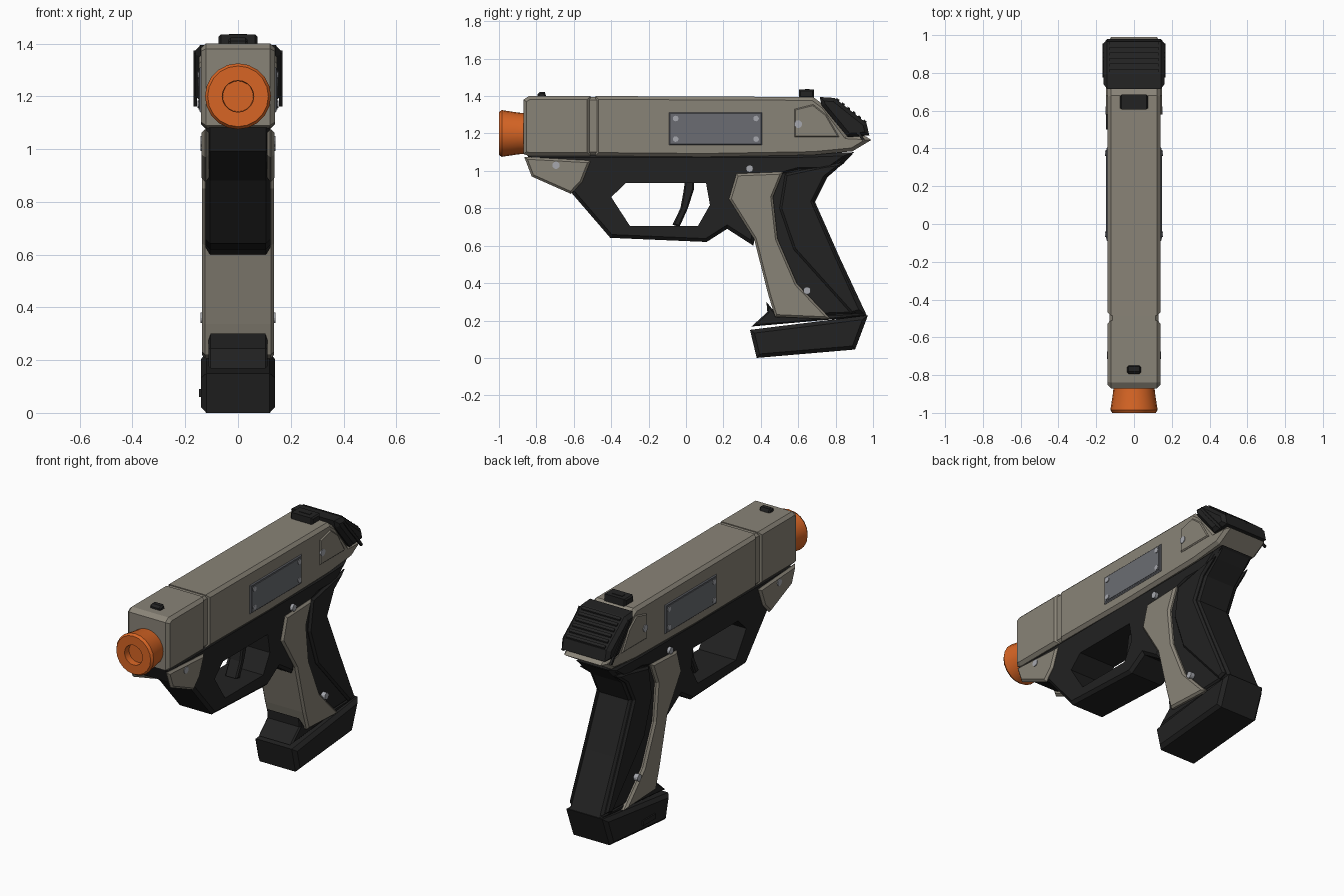
import bpy, bmesh, math
from mathutils import Matrix, Vector


def material(name, rgb):
    m = bpy.data.materials.new(name)
    m.diffuse_color = (*rgb, 1)
    return m


TAN = material("warm grey", (0.25, 0.228, 0.185))
BLACK = material("soft black", (0.016, 0.016, 0.016))
ORANGE = material("orange", (0.68, 0.13, 0.018))
PLATE = material("blue grey", (0.145, 0.152, 0.17))
SCREW = material("light metal", (0.38, 0.39, 0.42))


def finish(bm, name, mat):
    bmesh.ops.recalc_face_normals(bm, faces=bm.faces)
    me = bpy.data.meshes.new(name)
    bm.to_mesh(me)
    bm.free()
    me.materials.append(mat)
    ob = bpy.data.objects.new(name, me)
    bpy.context.collection.objects.link(ob)
    return ob


def prism(name, profile, x0, x1, mat, chamfer=0.0):
    """Extrude a (y, z) profile from x0 to x1, chamfering the side outlines."""
    bm = bmesh.new()
    f = bm.faces.new([bm.verts.new((x0, y, z)) for y, z in profile])
    ext = bmesh.ops.extrude_face_region(bm, geom=[f])["geom"]
    bmesh.ops.translate(bm, vec=(x1 - x0, 0, 0),
                        verts=[v for v in ext if isinstance(v, bmesh.types.BMVert)])
    bmesh.ops.recalc_face_normals(bm, faces=bm.faces)
    if chamfer:
        rim = [e for e in bm.edges if abs(e.verts[0].co.x - e.verts[1].co.x) < 1e-6]
        bmesh.ops.bevel(bm, geom=rim, offset=chamfer, segments=1,
                        affect='EDGES', clamp_overlap=True)
    return finish(bm, name, mat)


def solid(name, profile, half, mat, chamfer=0.0):
    return prism(name, profile, -half, half, mat, chamfer)


def both_sides(name, profile, x0, x1, mat, chamfer=0.0):
    for label, s in (("right", 1), ("left", -1)):
        prism(f"{label}_{name}", profile, s * x0, s * x1, mat, chamfer)


def rect(y0, y1, z0, z1):
    return [(y0, z0), (y1, z0), (y1, z1), (y0, z1)]


def disc(y, z, r, n=12):
    return [(y + r * math.cos(a * math.tau / n), z + r * math.sin(a * math.tau / n))
            for a in range(n)]


# Slide: front block, recessed band and rear block with a pointed tail
solid("slide_front", [(-0.87, 1.09), (-0.87, 1.38), (-0.84, 1.40),
                      (-0.51, 1.40), (-0.51, 1.08), (-0.84, 1.08)], 0.14, TAN, 0.018)
solid("slide_band", rect(-0.53, -0.46, 1.085, 1.395), 0.13, TAN, 0.015)
solid("slide_rear", [(-0.485, 1.08), (-0.485, 1.40), (0.68, 1.395), (0.74, 1.35),
                     (0.86, 1.19), (0.96, 1.185), (0.99, 1.165), (0.89, 1.105),
                     (0.68, 1.085), (0.1, 1.075)], 0.14, TAN, 0.018)
both_sides("slide_cheek", [(0.58, 1.18), (0.58, 1.33), (0.68, 1.355),
                           (0.75, 1.30), (0.82, 1.18)], 0.13, 0.147, TAN, 0.006)

# Rear cap with grip ribs
solid("rear_cap", [(0.715, 1.395), (0.795, 1.39), (0.965, 1.255), (0.98, 1.19),
                   (0.866, 1.18), (0.725, 1.35)], 0.162, BLACK, 0.02)
for i in range(6):
    t = i / 5
    y, z = 0.80 + 0.145 * t, 1.378 - 0.115 * t
    solid(f"cap_rib_{i + 1}", [(y, z - 0.01), (y + 0.006, z + 0.012),
                               (y + 0.020, z + 0.002), (y + 0.016, z - 0.02)], 0.13, BLACK)
    y, z = 0.775 + 0.12 * t, 1.365 - 0.14 * t
    both_sides(f"cap_side_rib_{i + 1}", [(y, z), (y + 0.012, z + 0.008),
               (y + 0.06, z - 0.055), (y + 0.048, z - 0.063)], 0.155, 0.168, BLACK)

# Sights
solid("rear_sight", rect(0.605, 0.685, 1.39, 1.434), 0.073, BLACK, 0.008)
solid("rear_sight_top", rect(0.635, 0.66, 1.43, 1.437), 0.035, BLACK)
solid("front_sight", [(-0.795, 1.39), (-0.795, 1.41), (-0.78, 1.422),
                      (-0.755, 1.422), (-0.745, 1.39)], 0.036, BLACK, 0.008)

# Muzzle tip: a turned profile with a shallow bore
bm = bmesh.new()
outline = [(0.108, -0.86), (0.112, -0.90), (0.125, -0.985), (0.115, -1.0),
           (0.06, -1.0), (0.058, -0.96), (0.0, -0.96)]
vs = [bm.verts.new((r, y, 1.2)) for r, y in outline]
es = [bm.edges.new(p) for p in zip(vs, vs[1:])]
bmesh.ops.spin(bm, geom=vs + es, cent=(0, 0, 1.2), axis=(0, 1, 0),
               angle=math.tau, steps=20)
bmesh.ops.remove_doubles(bm, verts=bm.verts, dist=1e-4)
tip = finish(bm, "muzzle_tip", ORANGE)
bpy.context.view_layer.objects.active = tip
tip.select_set(True)
bpy.ops.object.shade_smooth_by_angle(angle=math.radians(35))
tip.select_set(False)

# Frame with the trigger guard opening cut through
frame = solid("frame", [(-0.85, 1.09), (-0.81, 0.99), (-0.61, 0.88), (-0.405, 0.642),
                        (0.11, 0.62), (0.22, 0.69), (0.36, 0.60), (0.42, 0.95),
                        (0.60, 1.0), (0.76, 1.0), (0.90, 1.10), (0.6, 1.09)],
              0.124, BLACK, 0.018)
hole = solid("guard_cutter", [(-0.40, 0.86), (-0.32, 0.936), (0.107, 0.936),
                              (0.128, 0.818), (0.064, 0.706), (-0.30, 0.706)], 0.3, BLACK)
hole.hide_render = True
hole.hide_set(True)
cut = frame.modifiers.new("guard_opening", 'BOOLEAN')
cut.operation = 'DIFFERENCE'
cut.solver = 'EXACT'
cut.object = hole

solid("trigger", [(-0.005, 0.95), (0.042, 0.95), (0.042, 0.90), (0.01, 0.80),
                  (-0.035, 0.70), (-0.072, 0.712), (-0.03, 0.80), (-0.015, 0.88)],
      0.04, BLACK, 0.008)

# Nose plates on each side of the frame
both_sides("nose_plate", [(-0.865, 1.075), (-0.825, 0.97), (-0.615, 0.877),
                          (-0.555, 0.94), (-0.51, 1.055)], 0.11, 0.138, TAN, 0.012)

# Grip: pale front strap, dark back and raised side panels
solid("grip_front", [(0.27, 0.985), (0.52, 0.995), (0.465, 0.86), (0.49, 0.636),
                     (0.594, 0.396), (0.775, 0.207), (0.476, 0.22), (0.44, 0.337),
                     (0.364, 0.636), (0.23, 0.85)], 0.137, TAN, 0.012)
solid("grip_back", [(0.40, 1.03), (0.89, 1.09), (0.84, 1.04), (0.755, 0.965),
                    (0.69, 0.834), (0.82, 0.54), (0.965, 0.23), (0.50, 0.215),
                    (0.46, 0.60), (0.42, 0.86)], 0.115, BLACK, 0.018)
both_sides("grip_panel", [(0.53, 0.985), (0.74, 1.03), (0.85, 1.045), (0.745, 0.965),
                          (0.68, 0.835), (0.80, 0.56), (0.94, 0.25), (0.885, 0.235),
                          (0.575, 0.58), (0.50, 0.80)], 0.10, 0.13, BLACK, 0.012)

# Flared grip foot and magazine base
solid("grip_foot", [(0.35, 0.168), (0.435, 0.245), (0.43, 0.30), (0.49, 0.225),
                    (0.96, 0.24), (0.968, 0.222)], 0.112, BLACK, 0.008)
solid("magazine_base", [(0.342, 0.15), (0.973, 0.228), (0.904, 0.045), (0.378, 0.0)],
      0.14, BLACK, 0.02)
prism("base_button", rect(0.50, 0.62, 0.06, 0.09), -0.148, -0.13, BLACK)

# Side plates and screws
both_sides("side_plate_rim", rect(-0.09, 0.405, 1.138, 1.312), 0.13, 0.146, PLATE, 0.005)
both_sides("side_plate", rect(-0.078, 0.393, 1.15, 1.30), 0.14, 0.149, PLATE)
for i, (y, z, x, r) in enumerate([(-0.055, 1.17, 0.153, 0.015), (-0.055, 1.28, 0.153, 0.015),
                                  (0.375, 1.17, 0.153, 0.015), (0.375, 1.28, 0.153, 0.015),
                                  (0.60, 1.25, 0.151, 0.021), (-0.695, 1.03, 0.142, 0.02),
                                  (0.34, 1.012, 0.142, 0.02), (0.647, 0.36, 0.142, 0.02)]):
    both_sides(f"screw_{i + 1}", disc(y, z, r), 0.11, x, SCREW)
